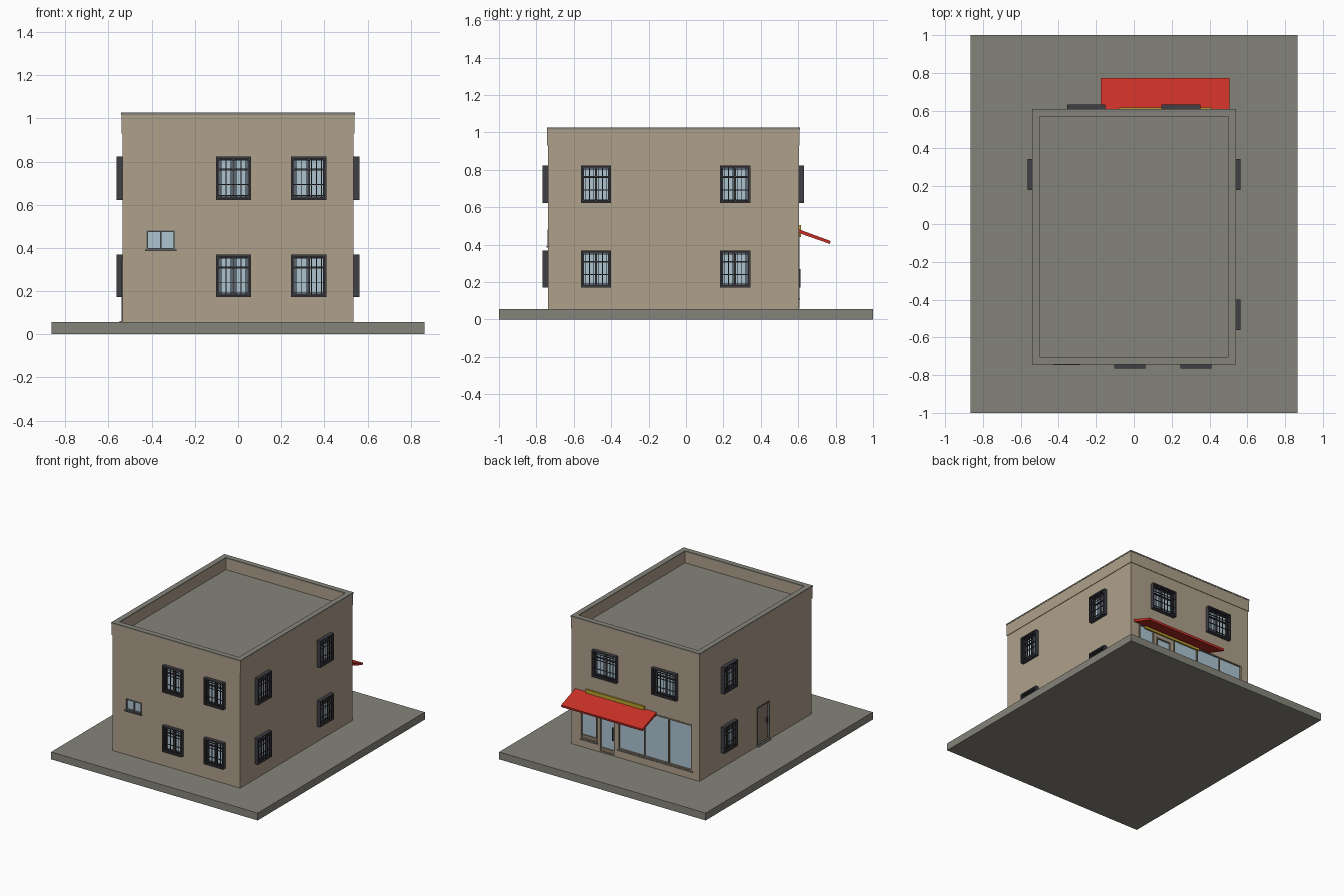
import bpy, bmesh

if "Cube" in bpy.data.objects:
    bpy.data.objects.remove(bpy.data.objects["Cube"])

X, YF, YB = 0.535, -0.738, 0.604      # wall planes
GROUND, ROOF, TOP = 0.056, 0.935, 1.016


def material(name, rgb):
    m = bpy.data.materials.new(name)
    m.diffuse_color = (*rgb, 1)
    m.use_nodes = True
    m.node_tree.nodes["Principled BSDF"].inputs["Base Color"].default_value = m.diffuse_color
    return m


WALL = material("tan_wall", (0.43, 0.35, 0.255))
STONE = material("grey_concrete", (0.235, 0.23, 0.195))
IRON = material("dark_iron", (0.05, 0.05, 0.06))
GLASS = material("pale_glass", (0.42, 0.56, 0.64))
RED = material("red_awning", (0.58, 0.03, 0.02))
YELLOW = material("yellow_sign", (0.5, 0.36, 0.03))
BROWN = material("brown_frame", (0.26, 0.21, 0.155))
GREY = material("grey_frame", (0.13, 0.135, 0.135))


def boxes(name, mat, items):
    """One object made of axis-aligned boxes (corner, corner)."""
    bm = bmesh.new()
    for a, b in items:
        lo = [min(p, q) for p, q in zip(a, b)]
        hi = [max(p, q) for p, q in zip(a, b)]
        vs = bmesh.ops.create_cube(bm, size=1)["verts"]
        for v in vs:
            v.co = [hi[i] if v.co[i] > 0 else lo[i] for i in range(3)]
    me = bpy.data.meshes.new(name)
    bm.to_mesh(me)
    bm.free()
    me.materials.append(mat)
    ob = bpy.data.objects.new(name, me)
    bpy.context.collection.objects.link(ob)
    return ob


def on(side, u0, u1, z0, z1, d0, d1):
    """Box on a wall: u along it, d outward from it."""
    def p(u, z, d):
        return {"front": (u, YF - d, z), "back": (u, YB + d, z),
                "right": (X + d, u, z), "left": (-X - d, u, z)}[side]
    return p(u0, z0, d0), p(u1, z1, d1)


def border(side, u0, u1, z0, z1, t, d0, d1):
    return [on(side, u0, u0 + t, z0, z1, d0, d1), on(side, u1 - t, u1, z0, z1, d0, d1),
            on(side, u0 + t, u1 - t, z0, z0 + t, d0, d1),
            on(side, u0 + t, u1 - t, z1 - t, z1, d0, d1)]


def ring(out, t, z0, z1):
    """Four boxes running round the roof edge."""
    x, f, b = X + out, YF - out, YB + out
    return [((-x, f, z0), (x, f + t, z1)), ((-x, b - t, z0), (x, b, z1)),
            ((-x, f + t, z0), (-x + t, b - t, z1)), ((x - t, f + t, z0), (x, b - t, z1))]


# ground slab and building shell
boxes("ground_slab", STONE, [((-0.865, -1, 0), (0.865, 1, GROUND))])
body = boxes("building_walls", WALL, [((-X, YF, GROUND), (X, YB, ROOF - 0.005))])
boxes("parapet", WALL, ring(0.004, 0.037, ROOF - 0.005, TOP))
boxes("coping", STONE, ring(0.006, 0.041, TOP, 1.026))
boxes("flat_roof", STONE, [((-0.5, -0.703, ROOF - 0.005), (0.5, 0.569, ROOF))])

cuts = []
REC = -0.02


# barred windows on both floors
def barred_window(side, u0, u1, z0, z1):
    cuts.append(on(side, u0 + .008, u1 - .008, z0 + .008, z1 - .008, REC, 0.02))
    boxes(side + "_window_glass", GLASS,
          [on(side, u0 + .008, u1 - .008, z0 + .008, z1 - .008, REC, REC + .006)])
    mid, tr = (u0 + u1) / 2, z0 + 0.7 * (z1 - z0)
    frame = border(side, u0 + .008, u1 - .008, z0 + .008, z1 - .008, .008, REC, -.002)
    frame += [on(side, mid - .005, mid + .005, z0 + .01, z1 - .01, REC, -.004),
              on(side, u0 + .01, u1 - .01, tr - .004, tr + .004, REC, -.004)]
    boxes(side + "_window_frame", IRON, frame)
    cage = border(side, u0, u1, z0, z1, .009, 0, .028)
    n = 7 if u1 - u0 < 0.19 else 8
    for i in range(1, n):
        u = u0 + (u1 - u0) * i / n
        cage.append(on(side, u - .002, u + .002, z0 + .005, z1 - .005, .022, .026))
    for k in (0.1, 0.35, 0.68, 0.9):
        z = z0 + (z1 - z0) * k
        cage.append(on(side, u0 + .005, u1 - .005, z - .002, z + .002, .021, .027))
    boxes(side + "_window_bars", IRON, cage)


LOW, HIGH = (0.172, 0.369), (0.622, 0.824)
for floor in (LOW, HIGH):
    for u in ((-0.102, 0.061), (0.246, 0.41)):
        barred_window("front", *u, *floor)
    for u in ((-0.562, -0.4), (0.181, 0.344)):
        barred_window("right", *u, *floor)
    barred_window("left", 0.181, 0.344, *floor)
for u in ((-0.356, -0.15), (0.145, 0.351)):
    barred_window("back", *u, *HIGH)

# small sliding window on the front
s = ("front", -0.424, -0.292, 0.393, 0.48)
cuts.append(on(*s, REC, .02))
boxes("small_window_glass", GLASS, [on(*s, REC, REC + .006)])
boxes("small_window_frame", GREY, border(*s, .007, REC, .003)
      + [on("front", -.362, -.354, .395, .478, REC, -.004),
         on("front", -.43, -.286, .385, .393, -.01, .009)])

# shop front: narrow window, glazed door, wide three-pane window
Z0, Z1 = 0.115, 0.468
for name, u0, u1, z0, z1, bars in (
        ("narrow_shop_window", 0.32, 0.46, Z0, Z1, ()),
        ("shop_door", 0.17, 0.30, GROUND + .003, Z1 - .05, ()),
        ("wide_shop_window", -0.475, 0.145, Z0, Z1, (-0.276, -0.073))):
    cuts.append(on("back", u0, u1, z0, z1, REC, .02))
    boxes(name + "_glass", GLASS, [on("back", u0, u1, z0, z1, REC, REC + .01)])
    fr = border("back", u0, u1, z0, z1, .01, REC, .003)
    fr += [on("back", b - .004, b + .004, z0, z1, REC, -.002) for b in bars]
    if not bars:
        fr.append(on("back", u0, u1, z0, z0 + .035, REC, -.002))
    boxes(name + "_frame", BROWN, fr)
boxes("shop_window_sills", GREY, [on("back", -.48, .15, Z0 - .008, Z0, -.01, .006),
                                  on("back", .315, .465, Z0 - .008, Z0, -.01, .006)])
boxes("shop_door_handle", IRON, [on("back", .186, .191, .17, .27, -.004, .008)])

# sloping awning: extruded side profile
bm = bmesh.new()
prof = [(YB, 0.482), (0.773, 0.42), (0.770, 0.404), (YB, 0.462)]
f = bm.faces.new([bm.verts.new((-0.175, y, z)) for y, z in prof])
ext = bmesh.ops.extrude_face_region(bm, geom=[f])["geom"]
for v in ext:
    if isinstance(v, bmesh.types.BMVert):
        v.co.x = 0.505
bmesh.ops.recalc_face_normals(bm, faces=bm.faces[:])
me = bpy.data.meshes.new("awning")
bm.to_mesh(me)
bm.free()
me.materials.append(RED)
bpy.context.collection.objects.link(bpy.data.objects.new("awning", me))
boxes("sign_board", YELLOW, [on("back", -0.08, 0.41, .44, .505, 0, .012)])

# side door on the left wall
d = ("left", -0.235, -0.085, GROUND + .003, 0.35)
cuts.append(on(*d, REC, .02))
boxes("side_door_panel", BROWN, [on(*d, REC, REC + .01)])
boxes("side_door_frame", GREY, border(*d, .008, REC, .004))
boxes("side_door_step", STONE, [on("left", -0.24, -0.08, GROUND, GROUND + .006, 0, .015)])
boxes("side_door_handle", IRON, [on("left", -.215, -.21, .19, .23, -.012, .002)])

# recess all openings into the walls
cutter = boxes("opening_cutter", WALL, cuts)
cutter.hide_render = True
mod = body.modifiers.new("openings", "BOOLEAN")
mod.operation, mod.solver, mod.object = "DIFFERENCE", "EXACT", cutter
bpy.context.view_layer.objects.active = body
body.select_set(True)
bpy.ops.object.modifier_apply(modifier=mod.name)
bpy.data.objects.remove(cutter)
